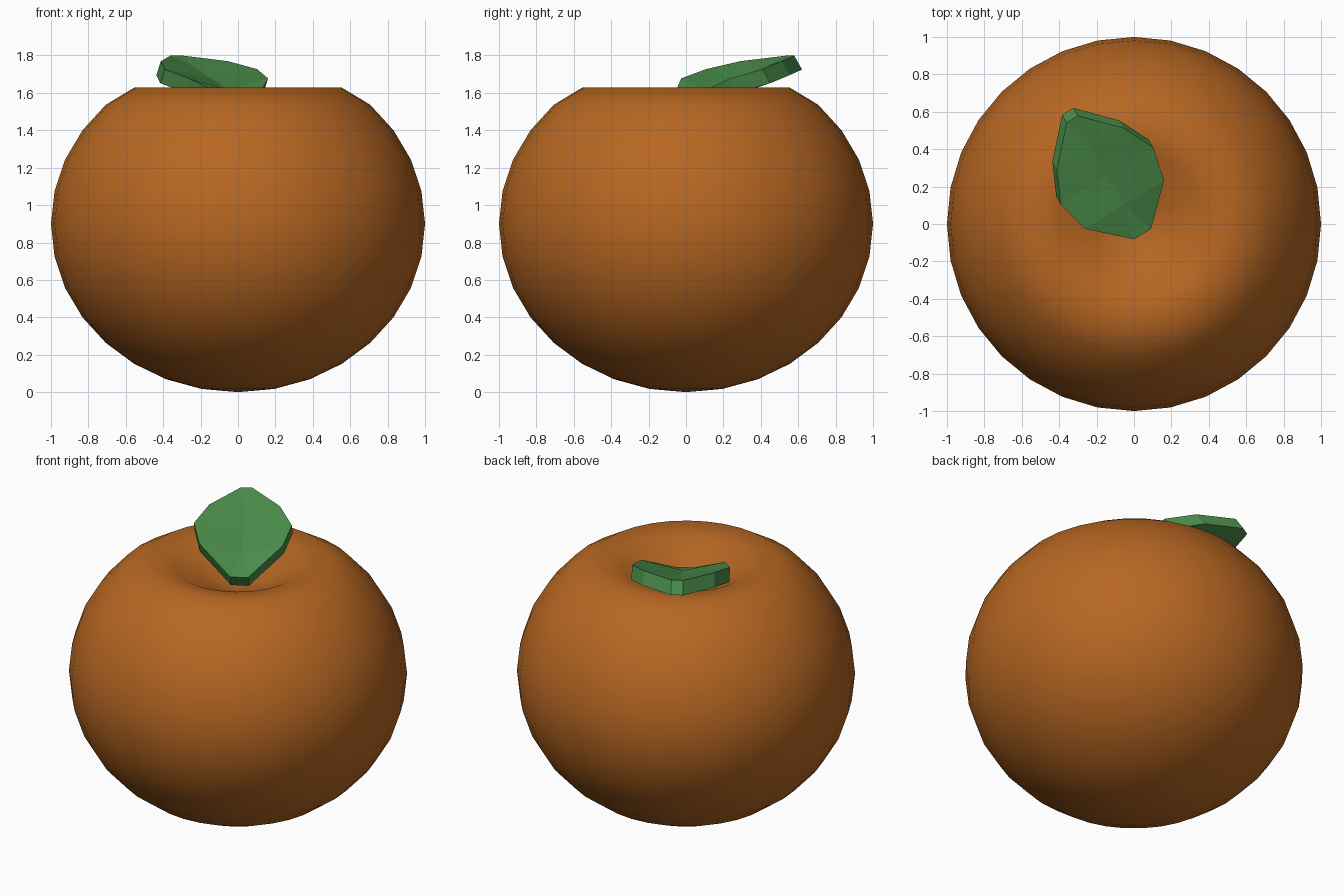
import bpy, bmesh
from mathutils import Vector

if "Cube" in bpy.data.objects:
    bpy.data.objects.remove(bpy.data.objects["Cube"])


def finish(bm, name, color, smooth):
    mesh = bpy.data.meshes.new(name)
    bmesh.ops.recalc_face_normals(bm, faces=bm.faces)
    for f in bm.faces:
        f.smooth = smooth
    bm.to_mesh(mesh)
    bm.free()
    mat = bpy.data.materials.new(name + "_color")
    mat.diffuse_color = (*color, 1)
    mat.use_nodes = True
    mat.node_tree.nodes["Principled BSDF"].inputs["Base Color"].default_value = mat.diffuse_color
    mesh.materials.append(mat)
    obj = bpy.data.objects.new(name, mesh)
    bpy.context.collection.objects.link(obj)
    return obj


# Fruit body: flattened sphere with a smooth dimple pulled into the top
bm = bmesh.new()
bmesh.ops.create_uvsphere(bm, u_segments=32, v_segments=16, radius=1)
DIMPLE_RADIUS, DIMPLE_DEPTH = 0.65, 0.355
for v in bm.verts:
    top = v.co.z > 0
    v.co.z = 0.9 + 0.9 * v.co.z
    t = 1 - v.co.xy.length / DIMPLE_RADIUS
    if top and t > 0:
        v.co.z -= DIMPLE_DEPTH * (3 * t * t - 2 * t ** 3)
finish(bm, "fruit_body", (0.47, 0.135, 0.016), True)

# Leaf: V-folded blade, mirrored about a sloping spine
tip = Vector((-0.33, 0.56, 1.80))
base = Vector((0.046, -0.054, 1.55))
axis = base - tip
side = Vector((-axis.y, axis.x, 0)).normalized()
drop = Vector((-0.024, 0.042, -0.075))
# position along the spine, half width, rise of the blade edge
stations = [(0.257, 0.21, 0.034), (0.493, 0.29, 0.05), (0.743, 0.248, 0.063)]

bm = bmesh.new()


def point(t, offset, rise=0.0):
    return bm.verts.new(tip + axis * t + side * offset + Vector((0, 0, rise)))


tip_edge = [point(0, -0.035), point(0, 0.035)]
rows = [[point(t, -w, h), point(t, 0), point(t, w, h)] for t, w, h in stations]
base_edge = [point(1, -0.053), point(1, 0.053)]


def cap(edge, row):
    bm.faces.new((edge[0], edge[1], row[1]))
    bm.faces.new((edge[0], row[1], row[0]))
    bm.faces.new((edge[1], row[2], row[1]))


cap(tip_edge, rows[0])
cap(base_edge, rows[-1])
for a, b in zip(rows, rows[1:]):
    for i in range(2):
        bm.faces.new((a[i], a[i + 1], b[i + 1], b[i]))
bmesh.ops.recalc_face_normals(bm, faces=bm.faces)

# Leaf thickness
top_faces = bm.faces[:]
ext = bmesh.ops.extrude_face_region(bm, geom=top_faces, use_keep_orig=True)
lower = [g for g in ext["geom"] if isinstance(g, bmesh.types.BMVert)]
bmesh.ops.translate(bm, verts=lower, vec=drop)
finish(bm, "leaf", (0.07, 0.27, 0.07), False)
